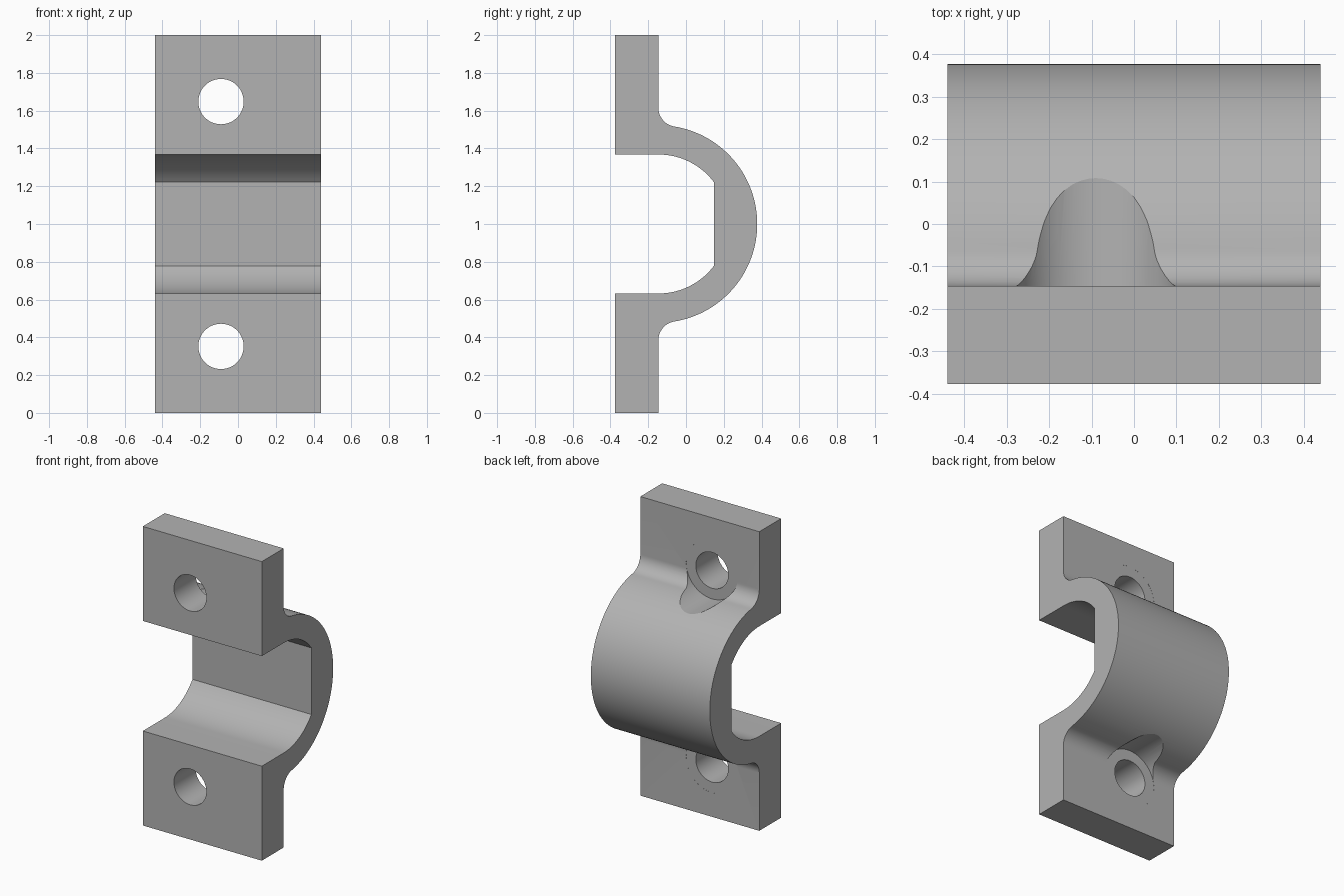
import bpy
import bmesh
from math import sin, cos, pi, sqrt, atan2, acos, radians
from mathutils import Matrix

if "Cube" in bpy.data.objects:
    bpy.data.objects.remove(bpy.data.objects["Cube"], do_unlink=True)

HALF_W = 0.44                   # half width along x
FRONT, SEAT = -0.377, -0.146    # front face and flange back face
R_OUT, R_IN, R_FIL = 0.523, 0.368, 0.1
INNER_FLAT = 0.147              # flat wall inside the arch
HOLE_X, HOLE_DZ = -0.09, 0.648  # bolt axis, measured from mid height

steel = bpy.data.materials.new("plain_grey")
steel.use_nodes = True
grey = (0.45, 0.45, 0.45, 1)
steel.diffuse_color = grey
steel.node_tree.nodes["Principled BSDF"].inputs["Base Color"].default_value = grey


def arc(cy, cz, r, a0, a1, n):
    return [(cy + r * cos(a0 + (a1 - a0) * i / n), cz + r * sin(a0 + (a1 - a0) * i / n))
            for i in range(n + 1)]


def mesh_object(name, bm):
    bmesh.ops.recalc_face_normals(bm, faces=bm.faces)
    mesh = bpy.data.meshes.new(name)
    bm.to_mesh(mesh)
    bm.free()
    mesh.materials.append(steel)
    obj = bpy.data.objects.new(name, mesh)
    bpy.context.collection.objects.link(obj)
    return obj


def bolt_cutter(name, radius, y0, y1, sign):
    bm = bmesh.new()
    place = (Matrix.Translation((HOLE_X, (y0 + y1) / 2, 1 + sign * HOLE_DZ))
             @ Matrix.Rotation(pi / 2, 4, 'X'))
    bmesh.ops.create_cone(bm, cap_ends=True, segments=64, radius1=radius,
                          radius2=radius, depth=y1 - y0, matrix=place)
    cutter = mesh_object(name, bm)
    cutter.hide_render = True
    return cutter


# Upper half of the side profile (y, z from mid height), outside then inside
fil_z = sqrt((R_OUT + R_FIL) ** 2 - R_FIL ** 2)
touch = atan2(fil_z, R_FIL)
outer = arc(SEAT, 0, R_OUT, 0, touch, 40)
fillet = arc(SEAT + R_FIL, fil_z, R_FIL, touch - pi, -pi, 14)
flange = [(SEAT, 1), (FRONT, 1), (FRONT, R_IN)]
inner = arc(SEAT, 0, R_IN, pi / 2, acos((INNER_FLAT - SEAT) / R_IN), 18)
upper = outer + fillet[1:] + flange + inner
profile = upper + [(y, -z) for y, z in reversed(upper[1:])]

# Clamp body: profile extruded along x
bm = bmesh.new()
face = bm.faces.new([bm.verts.new((-HALF_W, y, 1 + z)) for y, z in profile])
side = bmesh.ops.extrude_face_region(bm, geom=[face])
bmesh.ops.translate(bm, vec=(2 * HALF_W, 0, 0),
                    verts=[g for g in side["geom"] if isinstance(g, bmesh.types.BMVert)])
clamp = mesh_object("clamp_body", bm)

# Bolt holes and the bolt head clearances behind them
cutters = []
for sign, label in ((1, "upper"), (-1, "lower")):
    cutters.append(bolt_cutter(label + "_bolt_hole", 0.12, -0.6, 0.6, sign))
    cutters.append(bolt_cutter(label + "_head_clearance", 0.191, SEAT - 0.0005, 0.6, sign))

bpy.context.view_layer.objects.active = clamp
clamp.select_set(True)
for cutter in cutters:
    mod = clamp.modifiers.new(cutter.name, 'BOOLEAN')
    mod.operation = 'DIFFERENCE'
    mod.solver = 'EXACT'
    mod.object = cutter
    bpy.ops.object.modifier_apply(modifier=mod.name)
for cutter in cutters:
    bpy.data.objects.remove(cutter, do_unlink=True)

bpy.ops.object.select_all(action='DESELECT')
clamp.select_set(True)
bpy.ops.object.shade_smooth_by_angle(angle=radians(25))
